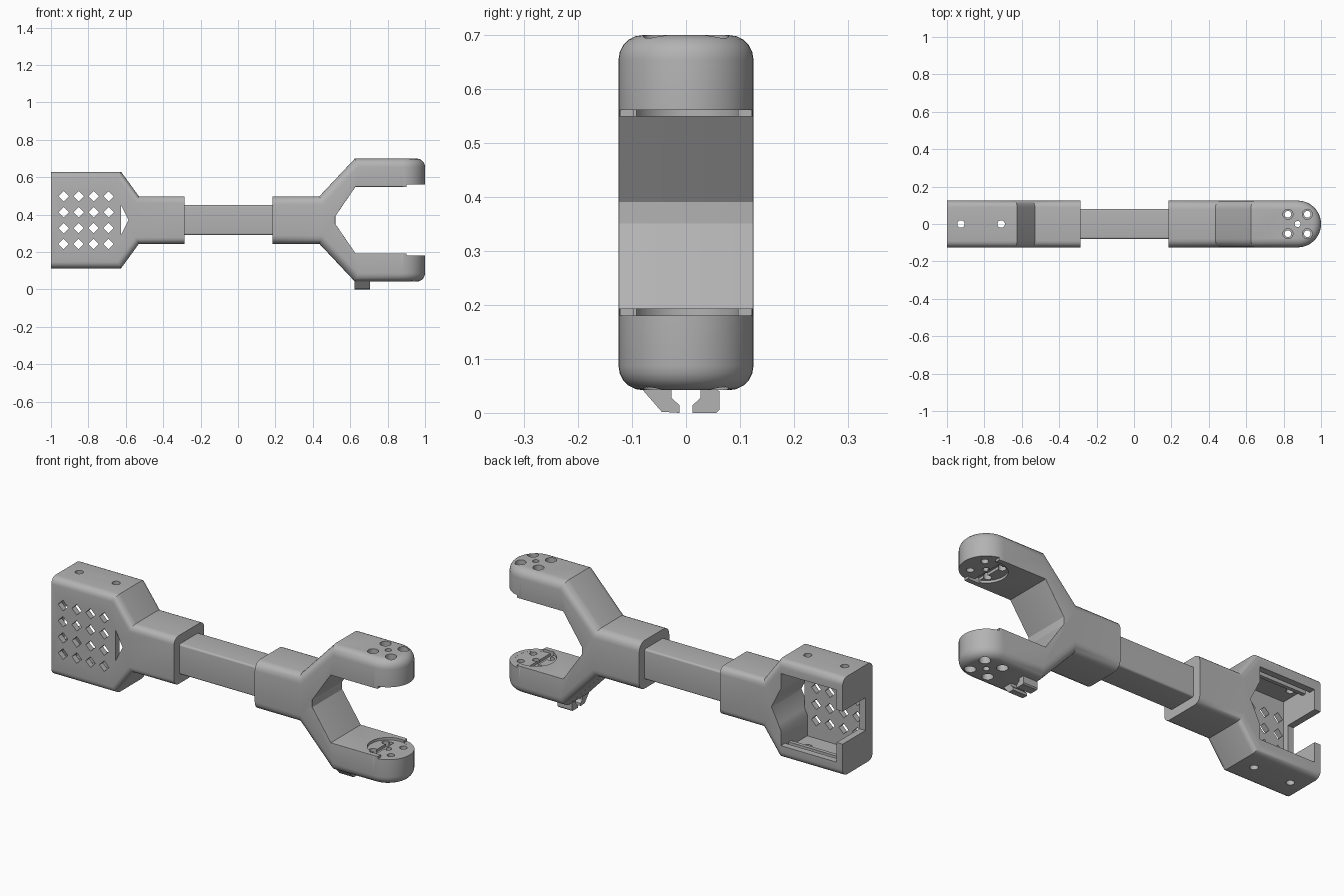
import bpy, bmesh, math
from mathutils import Vector

old = bpy.data.objects.get("Cube")
if old:
    bpy.data.objects.remove(old)

grey = bpy.data.materials.new("grey plastic")
grey.use_nodes = True
COLOUR = (0.45, 0.45, 0.45, 1)
grey.diffuse_color = COLOUR
grey.node_tree.nodes["Principled BSDF"].inputs["Base Color"].default_value = COLOUR

MID = 0.371    # height of the long axis
HALF = 0.125   # half width of the thick parts


def prisms(name, outlines, axis, lo, hi):
    """Extrude closed 2D outlines along an axis; the outline uses the other two axes in order."""
    bm = bmesh.new()
    for pts in outlines:
        rings = []
        for d in (lo, hi):
            ring = []
            for p in pts:
                co = list(p)
                co.insert("xyz".index(axis), d)
                ring.append(bm.verts.new(co))
            rings.append(ring)
        a, b = rings
        bm.faces.new(a)
        bm.faces.new(b)
        for i in range(len(a)):
            j = (i + 1) % len(a)
            bm.faces.new((a[i], a[j], b[j], b[i]))
    bmesh.ops.recalc_face_normals(bm, faces=bm.faces)
    mesh = bpy.data.meshes.new(name)
    bm.to_mesh(mesh)
    bm.free()
    mesh.materials.append(grey)
    obj = bpy.data.objects.new(name, mesh)
    bpy.context.collection.objects.link(obj)
    return obj


def block(x0, x1, y0, y1, z0, z1, name="cutter"):
    return prisms(name, [[(x0, y0), (x1, y0), (x1, y1), (x0, y1)]], "z", z0, z1)


def circle(u, v, r, n=20):
    return [(u + r * math.cos(2 * math.pi * i / n), v + r * math.sin(2 * math.pi * i / n)) for i in range(n)]


def select_only(obj):
    bpy.ops.object.select_all(action="DESELECT")
    obj.select_set(True)
    bpy.context.view_layer.objects.active = obj


def combine(obj, cutter, operation="DIFFERENCE"):
    mod = obj.modifiers.new("shape", "BOOLEAN")
    mod.operation, mod.object, mod.solver = operation, cutter, "EXACT"
    select_only(obj)
    bpy.ops.object.modifier_apply(modifier=mod.name)
    bpy.data.objects.remove(cutter)


def round_edges(obj, radius, rule):
    """Bevel the square edges whose midpoint passes the rule."""
    bm = bmesh.new()
    bm.from_mesh(obj.data)
    bmesh.ops.remove_doubles(bm, verts=bm.verts, dist=0.0002)
    edges = [e for e in bm.edges if len(e.link_faces) == 2
             and e.calc_face_angle(0) > math.radians(60)
             and rule((e.verts[0].co + e.verts[1].co) / 2)]
    bmesh.ops.bevel(bm, geom=edges, offset=radius, offset_type="OFFSET",
                    segments=5, profile=0.5, affect="EDGES", clamp_overlap=True)
    bm.to_mesh(obj.data)
    bm.free()


def mirrored(points):
    """Complete an outline given as (x, height above the axis)."""
    return [(x, MID + z) for x, z in points] + [(x, MID - z) for x, z in reversed(points)]


def smooth(obj):
    select_only(obj)
    bpy.ops.object.shade_smooth_by_angle(angle=math.radians(30))


# Forked end: side outline trimmed by a plan with a round tip
fork = prisms("fork", [mirrored([(0.52, 0.02), (0.628, 0.178), (1.05, 0.178), (1.05, 0.329),
                                 (0.625, 0.329), (0.435, 0.127), (0.185, 0.127)])], "y", -0.2, 0.2)
TIP = 0.875
arc = [(TIP + HALF * math.sin(math.pi * i / 24), -HALF * math.cos(math.pi * i / 24)) for i in range(25)]
plan = prisms("cutter", [[(0.1, HALF), (0.1, -HALF)] + arc], "z", -0.1, 1)
combine(fork, plan, "INTERSECT")


def is_inner(p):
    return p.x > 0.5 and abs(p.z - MID) < 0.2 and abs(p.z - MID) < 0.01 + max(0.02, (p.x - 0.5) * 1.6)


round_edges(fork, 0.045, lambda p: p.x > 0.19 and not is_inner(p) and abs(p.y) > 0.001)
round_edges(fork, 0.025, lambda p: 0.5 < p.x < 0.85 and is_inner(p) and abs(p.y) > 0.115)

# Seats, grooves and screw holes in both fork arms
corners = [(TIP + sx * 0.052, sy * 0.052) for sx in (-1, 1) for sy in (-1, 1)]
for side in (-1, 1):
    def span(a, b):
        return sorted((MID + side * a, MID + side * b))
    combine(fork, prisms("cutter", [circle(TIP, 0, 0.1, 40)], "z", *span(0.15, 0.191)))
    combine(fork, block(0.9, 1.1, -0.2, 0.2, *span(0.15, 0.1905)))
    combine(fork, block(0.835, 0.86, -0.1, 0.07, *span(0.15, 0.205)))
    combine(fork, prisms("cutter", [circle(x, y, 0.027) for x, y in corners], "z", *span(0.235, 0.4)))
    combine(fork, prisms("cutter", [circle(x, y, 0.018) for x, y in corners]
                         + [circle(TIP, 0, 0.016)], "z", *span(0.15, 0.4)))
smooth(fork)

# Cable clip: two hooks under the lower arm
hook = [(0.085, 0.048), (0.045, 0.002), (0.012, 0.0), (0.012, 0.014), (0.027, 0.028), (0.027, 0.048)]
square_hook = [(0.05, 0.048), (0.062, 0.04), (0.062, 0.006), (0.056, 0.0), (0.012, 0.0),
               (0.012, 0.014), (0.027, 0.028), (0.027, 0.048)]
prisms("cable_clip", [[(-y, z) for y, z in hook], square_hook], "x", 0.622, 0.705)

# Square bar between the sleeves
bar = block(-0.3, 0.2, -0.08, 0.08, MID - 0.08, MID + 0.08, "bar")
round_edges(bar, 0.01, lambda p: -0.29 < p.x < 0.19)
smooth(bar)

# Box end with its flare and sleeve
box = prisms("box_end", [mirrored([(-1, 0.258), (-0.625, 0.258), (-0.53, 0.127), (-0.285, 0.127)])],
             "y", -HALF, HALF)
round_edges(box, 0.035, lambda p: -0.99 < p.x < -0.29 and abs(p.y) > 0.1)
FLOOR = -0.095   # inner face of the perforated wall
# cavity, back opening, end notch
combine(box, block(-0.965, -0.64, FLOOR, 0.09, MID - 0.222, MID + 0.222))
combine(box, block(-0.965, -0.64, 0.0, 0.2, MID - 0.19, MID + 0.19))
combine(box, block(-1.1, -0.95, -0.065, 0.2, 0.285, 0.457))
# V shaped throat, deeper behind the perforated wall
combine(box, prisms("cutter", [mirrored([(-0.625, 0.08), (-0.586, 0.002)])], "y", -0.3, 0.3))
combine(box, prisms("cutter", [mirrored([(-0.66, 0.15), (-0.586, 0.002)])], "y", FLOOR, 0.3))
# diamond perforations
R = 0.028
diamonds = [[(x + R, z), (x, z + R), (x - R, z), (x, z - R)]
            for x in (-0.932, -0.852, -0.772, -0.692) for z in (0.243, 0.328, 0.413, 0.498)]
combine(box, prisms("cutter", diamonds, "y", -0.2, FLOOR + 0.02))
# screw holes through the top and bottom
combine(box, prisms("cutter", [circle(x, 0, 0.02) for x in (-0.925, -0.71)], "z", -0.1, 1))
smooth(box)

# Guide rails inside the box
for side, label in ((-1, "lower"), (1, "upper")):
    z0, z1 = sorted((MID + side * 0.195, MID + side * 0.225))
    block(-0.967, -0.638, 0.04, 0.06, z0, z1, label + "_guide_rail")
